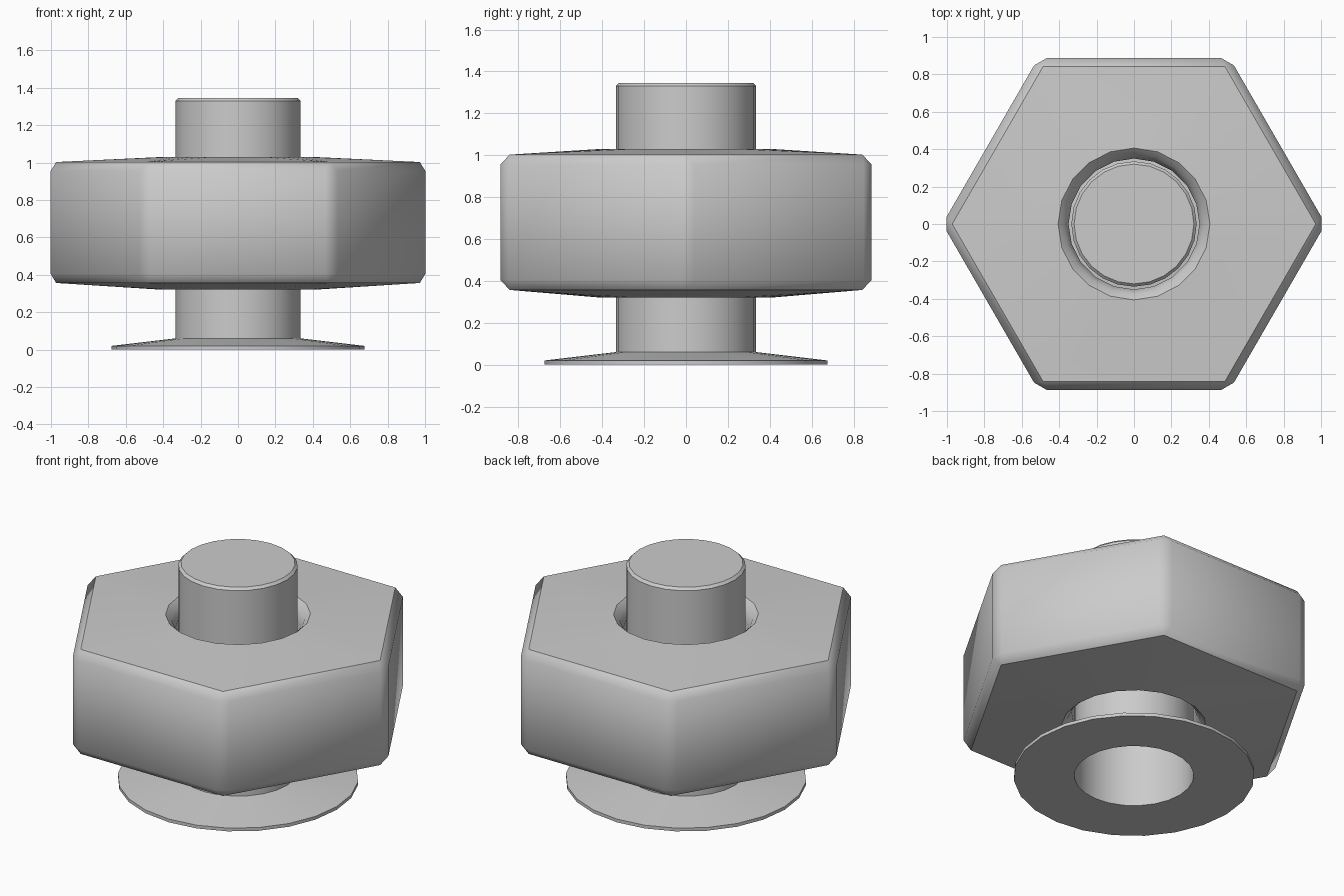
import bpy, bmesh
from math import cos, sin, pi, radians

if "Cube" in bpy.data.objects:
    bpy.data.objects.remove(bpy.data.objects["Cube"])


def ring(bm, r, z, n):
    return [bm.verts.new((r * cos(2 * pi * i / n), r * sin(2 * pi * i / n), z)) for i in range(n)]


def skin(bm, a, b):
    n = len(a)
    return [bm.faces.new((a[i], a[(i + 1) % n], b[(i + 1) % n], b[i])) for i in range(n)]


def fan_to_hex(bm, hexa, hole):
    """Join a six-corner loop to a round hole loop with triangles."""
    n = len(hole)

    def near(j):
        return round((j + 0.5) * 6 / n)
    for j in range(n):
        c, d = near(j), near(j + 1)
        v = hole[(j + 1) % n]
        bm.faces.new((hexa[c % 6], v, hole[j]))
        if d != c:
            bm.faces.new((hexa[c % 6], hexa[d % 6], v))


def finish(bm, name, angle):
    me = bpy.data.meshes.new(name)
    bm.to_mesh(me)
    bm.free()
    ob = bpy.data.objects.new(name, me)
    bpy.context.collection.objects.link(ob)
    bpy.ops.object.select_all(action='DESELECT')
    ob.select_set(True)
    bpy.context.view_layer.objects.active = ob
    bpy.ops.object.shade_smooth_by_angle(angle=radians(angle))
    return ob


# Hex nut: sloped faces around a countersunk hole, chamfered outer edges
bm = bmesh.new()
low, high = ring(bm, 1.024, 0.36, 6), ring(bm, 1.024, 1.0, 6)
sides = skin(bm, low, high)
bore = [(0.406, 1.03), (0.374, 1.0), (0.35, 0.95), (0.35, 0.40), (0.374, 0.35), (0.406, 0.32)]
loops = [ring(bm, r, z, 20) for r, z in bore]
for a, b in zip(loops, loops[1:]):
    skin(bm, a, b)
fan_to_hex(bm, high, loops[0])
fan_to_hex(bm, low, loops[-1])
bmesh.ops.recalc_face_normals(bm, faces=bm.faces[:])
outer = list({e for f in sides for e in f.edges})
bmesh.ops.bevel(bm, geom=outer, offset=0.045, segments=1, affect='EDGES', profile=0.5)
finish(bm, "hex_nut", 40)

# Bolt: hollow shaft, closed at the top, with a thin tapered flange at the base
bm = bmesh.new()
N = 24
profile = [(0.335, 0.0), (0.675, 0.0), (0.675, 0.02), (0.335, 0.06), (0.335, 1.33), (0.32, 1.345)]
loops = [ring(bm, r, z, N) for r, z in profile]
for a, b in zip(loops, loops[1:]):
    skin(bm, a, b)
bm.faces.new(loops[-1])
skin(bm, loops[3], loops[0])
bmesh.ops.recalc_face_normals(bm, faces=bm.faces[:])
finish(bm, "flanged_bolt", 35)
